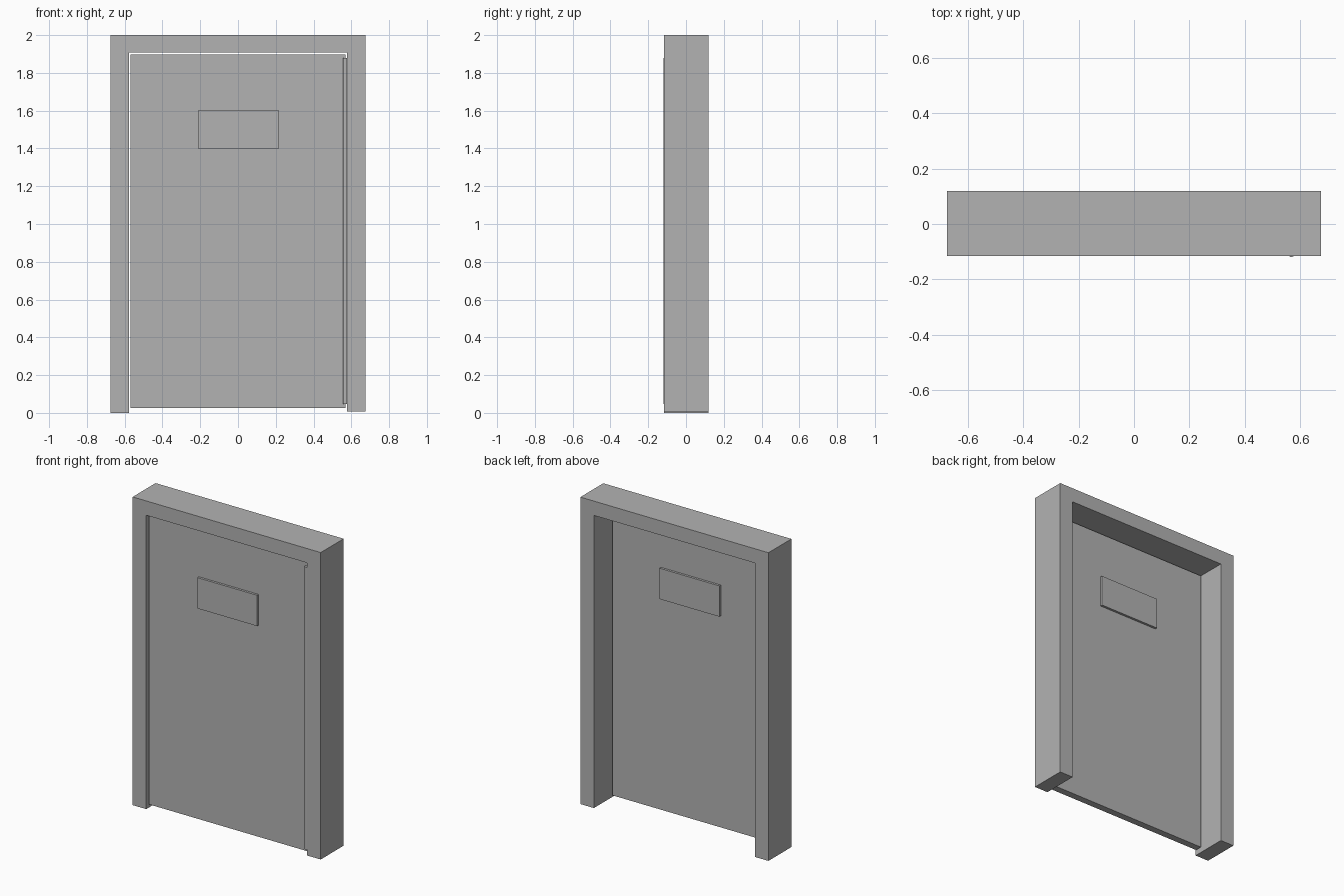
import bpy
import bmesh

default_cube = bpy.data.objects.get("Cube")
if default_cube:
    bpy.data.objects.remove(default_cube, do_unlink=True)

GREY = (0.45, 0.45, 0.45, 1)
grey = bpy.data.materials.new("plain grey")
grey.use_nodes = True
grey.diffuse_color = GREY
grey.node_tree.nodes["Principled BSDF"].inputs["Base Color"].default_value = GREY


def extrude_outline(name, outline, front, back):
    """Extrude an x-z outline from the front y to the back y."""
    bm = bmesh.new()
    face = bm.faces.new([bm.verts.new((x, front, z)) for x, z in outline])
    result = bmesh.ops.extrude_face_region(bm, geom=[face])
    verts = [v for v in result["geom"] if isinstance(v, bmesh.types.BMVert)]
    bmesh.ops.translate(bm, verts=verts, vec=(0, back - front, 0))
    bmesh.ops.recalc_face_normals(bm, faces=bm.faces)
    mesh = bpy.data.meshes.new(name)
    bm.to_mesh(mesh)
    bm.free()
    mesh.materials.append(grey)
    obj = bpy.data.objects.new(name, mesh)
    bpy.context.collection.objects.link(obj)
    return obj


def rectangle(x0, x1, z0, z1):
    return [(x0, z0), (x1, z0), (x1, z1), (x0, z1)]


# Door frame: two jambs and a lintel in one piece, one jamb slightly shorter
OUTER, INNER, HEAD = 0.675, 0.578, 1.907
extrude_outline("door_frame", [
    (-OUTER, 0), (-INNER, 0), (-INNER, HEAD), (INNER, HEAD),
    (INNER, 0.008), (OUTER, 0.008), (OUTER, 2), (-OUTER, 2)], -0.116, 0.119)

# Door leaf, set near the front with a narrow gap around it
extrude_outline("door_leaf", rectangle(-0.568, 0.568, 0.027, 1.898), -0.1, -0.055)

# Viewing panel, standing proud of both sides of the leaf
extrude_outline("viewing_panel", rectangle(-0.212, 0.217, 1.4, 1.6), -0.115, -0.04)

# Full-height hinge barrel along the left edge
BOTTOM, TOP = 0.046, 1.878
bpy.ops.mesh.primitive_cylinder_add(
    vertices=24, radius=0.013, depth=TOP - BOTTOM,
    location=(0.568, -0.106, (TOP + BOTTOM) / 2))
hinge = bpy.context.object
hinge.name = "hinge_barrel"
hinge.data.materials.append(grey)
bpy.ops.object.shade_smooth_by_angle()
